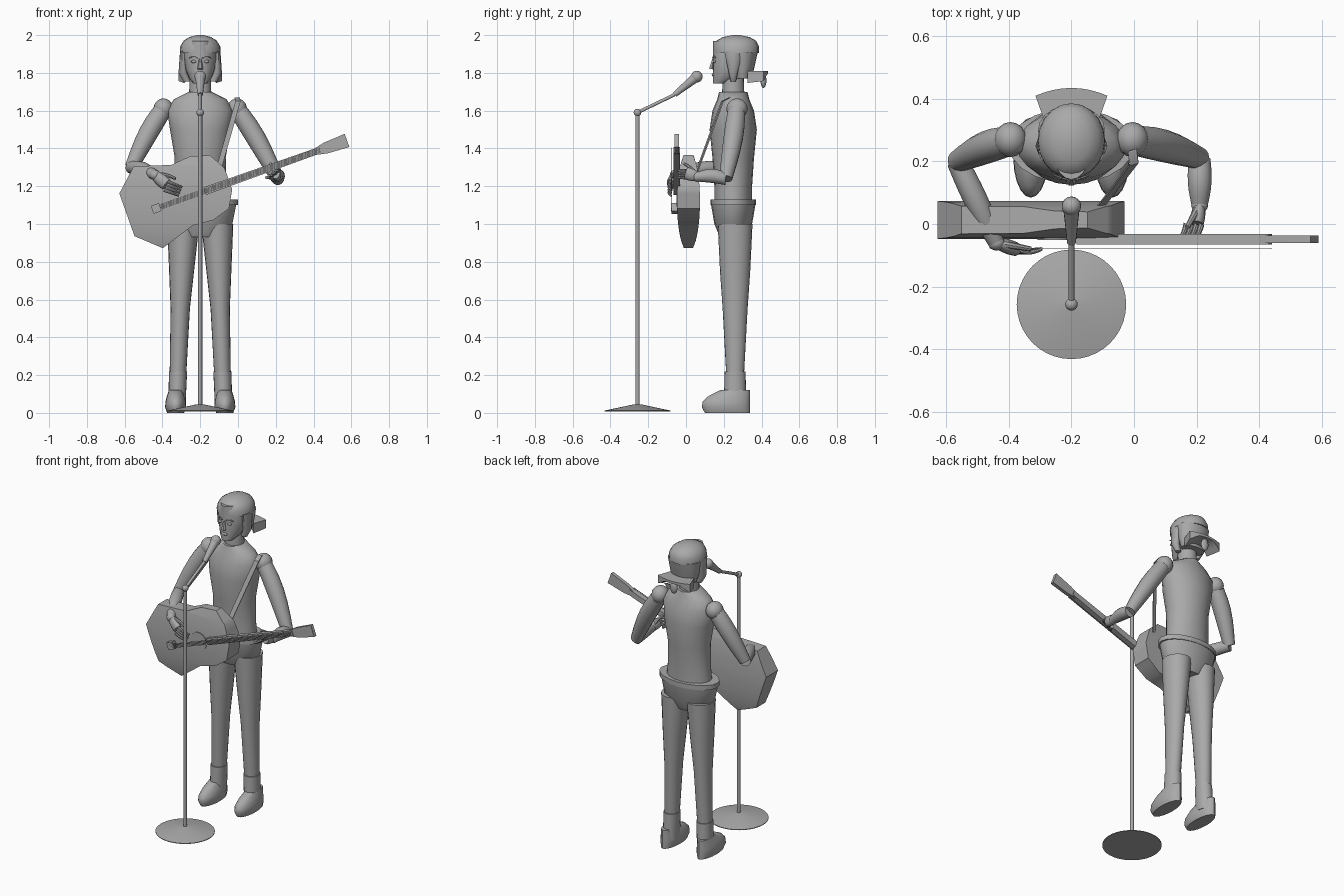
import bpy, bmesh, math
from mathutils import Vector

if "Cube" in bpy.data.objects:
    bpy.data.objects.remove(bpy.data.objects["Cube"], do_unlink=True)

SHADE = (.4, .4, .4, 1)
grey = bpy.data.materials.new("plain_grey")
grey.use_nodes = True
grey.diffuse_color = SHADE
grey.node_tree.nodes["Principled BSDF"].inputs["Base Color"].default_value = SHADE

CENTRE = -.2     # x of the body
MIDDLE = .25     # y of the body
UP = Vector((0, 0, 1))
SIDES = (("right", -1), ("left", 1))


def finish(name, bm, angle=40):
    bmesh.ops.recalc_face_normals(bm, faces=bm.faces)
    mesh = bpy.data.meshes.new(name)
    bm.to_mesh(mesh)
    bm.free()
    part = bpy.data.objects.new(name, mesh)
    bpy.context.collection.objects.link(part)
    mesh.materials.append(grey)
    bpy.ops.object.select_all(action='DESELECT')
    part.select_set(True)
    bpy.context.view_layer.objects.active = part
    bpy.ops.object.shade_smooth_by_angle(angle=math.radians(angle))


def bridge_rings(rings):
    bm = bmesh.new()
    loops = [[bm.verts.new(point) for point in ring] for ring in rings]
    for low, high in zip(loops, loops[1:]):
        for i in range(len(low)):
            bm.faces.new((low[i - 1], low[i], high[i], high[i - 1]))
    bm.faces.new(loops[0])
    bm.faces.new(loops[-1])
    return bm


def ring(middle, across, along, sides):
    turns = [math.tau * i / sides for i in range(sides)]
    return [middle + across * math.cos(turn) + along * math.sin(turn) for turn in turns]


def body_axis(z, depth):
    return CENTRE, MIDDLE


def loft(name, rows, axis=body_axis, sides=20):
    """Stack level ellipses given as height, half width, half depth."""
    finish(name, bridge_rings([ring(Vector((*axis(z, depth), z)), Vector((width, 0, 0)),
                                    Vector((0, depth, 0)), sides) for z, width, depth in rows]))


def limb(name, start, end, thick, thin, bulge=0, bow=Vector(), flat=1, sides=14, steps=6):
    """Tapered round limb that may swell or bow in the middle."""
    start, end = Vector(start), Vector(end)
    way = (end - start).normalized()
    across = way.cross(UP if abs(way.z) < .9 else Vector((0, 1, 0))).normalized()
    rings = []
    for i in range(steps + 1):
        t = i / steps
        swell = math.sin(math.pi * t)
        radius = thick + (thin - thick) * t + bulge * swell
        rings.append(ring(start.lerp(end, t) + bow * swell, across * radius * flat,
                          across.cross(way) * radius, sides))
    finish(name, bridge_rings(rings))


def ball(name, middle, size):
    bm = bmesh.new()
    bmesh.ops.create_uvsphere(bm, u_segments=16, v_segments=10, radius=1)
    bmesh.ops.scale(bm, vec=size, verts=bm.verts)
    bmesh.ops.translate(bm, vec=middle, verts=bm.verts)
    finish(name, bm, 60)


# torso, belt, hips and neck
loft("torso", [(1.1, .15, .1), (1.2, .14, .1), (1.35, .135, .11), (1.5, .16, .125),
               (1.6, .175, .11), (1.66, .14, .085), (1.7, .06, .075)])
loft("belt", [(1.1, .2, .12), (1.13, .2, .12)])
loft("hips", [(.93, .1, .07), (1, .17, .1), (1.1, .19, .117)])
loft("neck", [(1.66, .06, .06), (1.8, .055, .055)])

# legs, boot cuffs, shoes and shoulders
for side, sign in SIDES:
    def leg_axis(z, depth):
        return CENTRE + sign * (.125 - .035 * z), .26

    def shoe_axis(z, depth):
        return CENTRE + sign * .13, .34 - depth

    loft(side + "_leg", [(.2, .044, .047), (.55, .051, .066), (.75, .066, .08), (1, .085, .092)], leg_axis)
    loft(side + "_boot_cuff", [(.05, .046, .06), (.22, .048, .055)], leg_axis)
    loft(side + "_shoe", [(0, .045, .12), (.03, .056, .128), (.06, .054, .126),
                          (.09, .046, .11), (.12, .036, .08)], shoe_axis)
    ball(side + "_shoulder", (CENTRE + sign * .195, .27, 1.61), (.052, .056, .055))

# arms and hands, posed by their joints
JOINTS = {"right": ((-.565, .2, 1.3), (-.44, -.06, 1.26), (-.38, -.08, 1.21)),
          "left": ((.21, .21, 1.24), (.21, .06, 1.25), (.2, 0, 1.27))}
REACH = {"right": Vector((.08, 0, -.03)), "left": Vector((-.02, -.04, 0))}
SPREAD = {"right": Vector((-.006, 0, -.015)), "left": Vector((-.016, 0, -.012))}
THUMB = {"right": Vector((.11, -.02, -.02)), "left": Vector((-.04, -.07, .07))}
for side, sign in SIDES:
    elbow, wrist, knuckle = [Vector(joint) for joint in JOINTS[side]]
    limb(side + "_upper_arm", (CENTRE + sign * .18, .27, 1.63), elbow, .045, .035, .012,
         Vector((0, .01, .02)))
    limb(side + "_forearm", elbow, wrist, .034, .026, .008, UP * .01)
    limb(side + "_palm", wrist, knuckle, .024, .032, .005, flat=.7)
    ball(side + "_wrist", wrist, (.027, .025, .027))
    limb(side + "_thumb", wrist, wrist + THUMB[side], .013, .008, bow=UP * .01, sides=8)
    for i, finger in enumerate(("index", "middle", "ring", "little")):
        root = knuckle + SPREAD[side] * (i - 1)
        limb(f"{side}_{finger}_finger", root, root + REACH[side], .01, .006,
             bow=Vector((0, -.01, 0)), sides=8)


# head, flat along the face
def face_axis(z, depth):
    return CENTRE, .142 + depth


loft("head", [(1.745, .035, .04), (1.77, .058, .065), (1.82, .078, .095), (1.9, .09, .11),
              (1.97, .06, .1)], face_axis)
limb("nose", (CENTRE, .146, 1.88), (CENTRE, .136, 1.82), .006, .016, sides=6)
ball("lips", (CENTRE, .146, 1.79), (.024, .01, .009))
for side, sign in SIDES:
    ball(side + "_eye", (CENTRE + sign * .034, .15, 1.86), (.014, .008, .008))
    limb(side + "_brow", (CENTRE + sign * .014, .142, 1.88), (CENTRE + sign * .056, .156, 1.88),
         .004, .003, bow=UP * .008, sides=6)


# hair: cap, back and hanging side locks
def cap_axis(z, depth):
    return CENTRE, .266


def nape_axis(z, depth):
    return CENTRE, .3 + z / 30


loft("hair_cap", [(1.905, .108, .12), (1.94, .106, .12), (1.97, .088, .105), (1.99, .057, .07),
                  (2, .018, .02)], cap_axis)
loft("hair_back", [(1.77, .078, .045), (1.82, .095, .06), (1.91, .107, .08)],
     lambda z, depth: (CENTRE, .3))
for side, sign in SIDES:
    loft(side + "_lock", [(1.755, .02, .015), (1.8, .025, .025), (1.915, .017, .05)],
         lambda z, depth: (CENTRE + sign * (.09 - .02 * (z < 1.8)), .25), 10)

# flared flap at the nape, hanging at both ends
strips = []
for i in range(9):
    t = i / 4 - 1
    bow = .025 * (1 - t * t)
    hang = .07 * max(0, abs(t) - .45)
    inner, outer = (CENTRE + t * .085, .325 + bow), (CENTRE + t * .115, .41 + bow)
    strips.append([Vector((*inner, 1.785 - hang)), Vector((*outer, 1.795 - hang)),
                   Vector((*outer, 1.81)), Vector((*inner, 1.81))])
finish("hair_flap", bridge_rings(strips))
ball("hair_tail", (CENTRE, .41, 1.76), (.025, .016, .04))

# guitar parts are laid out along the neck line
TAIL = Vector((-.44, 0, 1.08))
ALONG = Vector((.87, 0, .31)).normalized()
ACROSS = Vector((-ALONG.z, 0, ALONG.x))


def bar(stations, front, back, shift=0):
    """Plate mirrored about the neck line: distance along it, half width."""
    edge = [TAIL + ALONG * t + ACROSS * (shift + width) for t, width in stations]
    edge += [TAIL + ALONG * t + ACROSS * (shift - width) for t, width in reversed(stations)]
    return bridge_rings([[point + Vector((0, y, 0)) for point in edge] for y in (front, back)])


# guitar body: facetted outline, thinner towards top and bottom
bm = bar([(-.15, .12), (-.03, .23), (.16, .17), (.27, .18), (.37, .15), (.42, .06)], -1, 1, .02)
for i in range(9):
    bmesh.ops.bisect_plane(bm, geom=bm.verts[:] + bm.edges[:] + bm.faces[:],
                           plane_co=UP * (.91 + i * .05), plane_no=UP)
for vert in bm.verts:
    lens = 1 - ((vert.co.z - 1.12) / .27) ** 2
    vert.co.y = .013 + math.copysign(.061, vert.co.y) * math.sqrt(max(.05, lens))
finish("guitar_body", bm, 30)

# neck, headstock, bridge, strings and sound hole
finish("guitar_neck", bar([(.28, .021), (.93, .017)], -.066, -.032))
finish("headstock", bar([(.9, .017), (.96, .03), (1.08, .037)], -.06, -.037))
finish("bridge", bar([(-.015, .022), (.03, .022)], -.078, -.04))
for i in range(6):
    finish(f"string_{i + 1}", bar([(0, .001), (.93, .001)], -.079, -.076, (i - 2.5) * .005))
limb("sound_hole", (-.25, -.044, 1.15), (-.25, -.051, 1.15), .058, .058, sides=24, steps=1)

# shoulder strap
strap = [Vector(point) for point in ((-.105, .055, 1.28), (0, .19, 1.65), (-.005, .23, 1.67))]
WIDE, THICK = Vector((.014, .004, 0)), Vector((0, .007, 0))
finish("strap", bridge_rings([[p - WIDE, p + WIDE, p + WIDE + THICK, p - WIDE + THICK] for p in strap]))

# microphone and stand
pole_foot, pole_top = Vector((CENTRE, -.257, .03)), Vector((CENTRE, -.257, 1.59))
boom_end, grille = Vector((CENTRE, -.06, 1.685)), Vector((CENTRE, .057, 1.78))
loft("stand_base", [(.008, .175, .175), (.012, .175, .175), (.045, .02, .02)],
     lambda z, depth: pole_foot.xy, 40)
limb("stand_pole", pole_foot, pole_top, .011, .011, steps=1)
ball("stand_joint", pole_top, (.02, .02, .02))
limb("stand_boom", pole_top, boom_end, .009, .009, steps=1)
limb("microphone_handle", boom_end, grille, .014, .027)
ball("microphone_head", grille, (.031, .031, .031))
